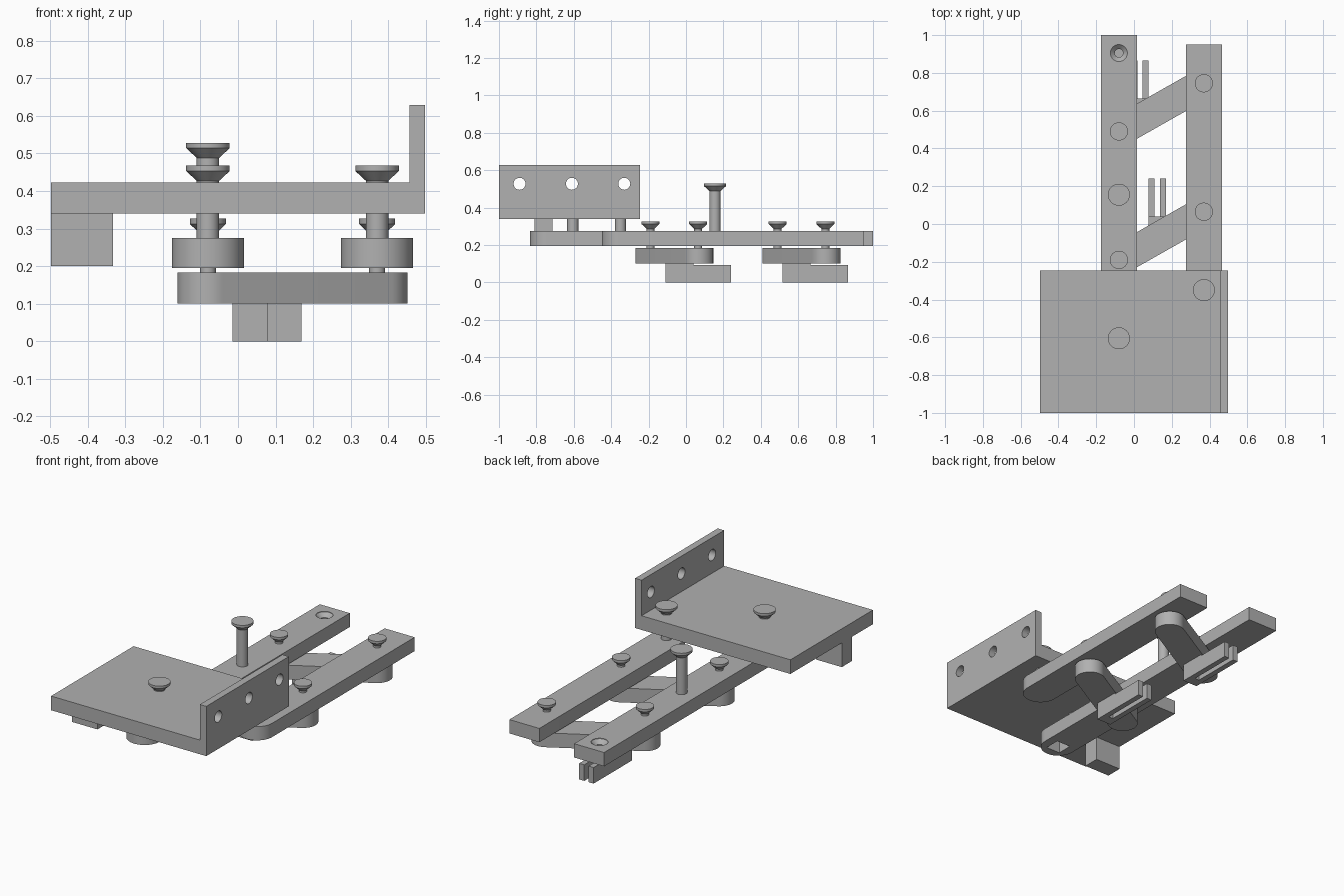
import bpy, bmesh, math
from mathutils import Vector

cube = bpy.data.objects.get("Cube")
if cube:
    bpy.data.objects.remove(cube, do_unlink=True)

grey = bpy.data.materials.new("plain_grey")
grey.use_nodes = True
grey.diffuse_color = (0.44, 0.44, 0.44, 1)
grey.node_tree.nodes["Principled BSDF"].inputs["Base Color"].default_value = grey.diffuse_color


def finish(name, bm):
    bmesh.ops.recalc_face_normals(bm, faces=bm.faces)
    mesh = bpy.data.meshes.new(name)
    bm.to_mesh(mesh)
    bm.free()
    mesh.materials.append(grey)
    obj = bpy.data.objects.new(name, mesh)
    bpy.context.collection.objects.link(obj)
    return obj


def prism(name, outline, z0, z1):
    bm = bmesh.new()
    face = bm.faces.new([bm.verts.new((x, y, z0)) for x, y in outline])
    top = bmesh.ops.extrude_face_region(bm, geom=[face])["geom"]
    verts = [v for v in top if isinstance(v, bmesh.types.BMVert)]
    bmesh.ops.translate(bm, verts=verts, vec=(0, 0, z1 - z0))
    return finish(name, bm)


def box(name, x0, x1, y0, y1, z0, z1):
    return prism(name, [(x0, y0), (x1, y0), (x1, y1), (x0, y1)], z0, z1)


def turned(name, x, y, profile, sides=40):
    """Solid of revolution from (radius, height) pairs."""
    bm = bmesh.new()
    rings = [[bm.verts.new((x + r * math.cos(2 * math.pi * i / sides),
                            y + r * math.sin(2 * math.pi * i / sides), z))
              for i in range(sides)] for r, z in profile]
    for a, b in zip(rings, rings[1:]):
        for i in range(sides):
            j = (i + 1) % sides
            bm.faces.new((a[i], a[j], b[j], b[i]))
    bm.faces.new(rings[0])
    bm.faces.new(rings[-1])
    return finish(name, bm)


def arc(x, y, r, start, steps=24):
    return [(x + r * math.cos(start + math.pi * i / steps),
             y + r * math.sin(start + math.pi * i / steps)) for i in range(steps + 1)]


def cut(target, cutter):
    mod = target.modifiers.new("cut", 'BOOLEAN')
    mod.operation = 'DIFFERENCE'
    mod.solver = 'EXACT'
    mod.object = cutter
    bpy.context.view_layer.objects.active = target
    bpy.ops.object.modifier_apply(modifier=mod.name)
    bpy.data.objects.remove(cutter, do_unlink=True)


def screw(name, x, y, bottom, top, shaft, head):
    turned(name, x, y, [(shaft, bottom), (shaft, top - 0.04),
                        (head, top - 0.014), (head, top)])


A_X, B_X = -0.08, 0.37
BAR_R, BAR_Z0, BAR_Z1 = 0.096, 0.195, 0.275

# Angle plate: an L profile extruded along y, with a row of flange holes
bm = bmesh.new()
profile = [(-0.497, 0.34), (0.497, 0.34), (0.497, 0.628),
           (0.456, 0.628), (0.456, 0.422), (-0.497, 0.422)]
face = bm.faces.new([bm.verts.new((x, -1, z)) for x, z in profile])
ext = bmesh.ops.extrude_face_region(bm, geom=[face])["geom"]
bmesh.ops.translate(bm, vec=(0, 0.755, 0),
                    verts=[v for v in ext if isinstance(v, bmesh.types.BMVert)])
plate = finish("angle_plate", bm)
for y in (-0.89, -0.61, -0.33):
    drill = turned("drill", 0, 0, [(0.032, 0.3), (0.032, 0.7)])
    drill.rotation_euler.y = math.pi / 2
    drill.location = (0, y, 0.527)
    bpy.context.view_layer.update()
    cut(plate, drill)

# Stop block under the plate
box("stop_block", -0.497, -0.333, -0.81, -0.715, 0.2, 0.341)


# Long bars, rounded at the front and square at the back
def bar(name, x, front, back):
    outline = arc(x, front + BAR_R, BAR_R, math.pi)
    return prism(name, outline + [(x + BAR_R, back), (x - BAR_R, back)], BAR_Z0, BAR_Z1)


bar_a = bar("long_bar", A_X, -0.835, 1.0)
bar("short_bar", B_X, -0.45, 0.95)
cut(bar_a, box("cutter", A_X - 0.045, A_X + 0.045, -0.785, -0.695, 0.15, 0.3))
cut(bar_a, turned("cutter", A_X, 0.905, [(0.022, 0.215), (0.022, 0.25),
                                         (0.045, 0.272), (0.045, 0.3)]))

# Slanted links with their pivots and slotted forks
for n, (y, fork_x, fork_y) in enumerate([(-0.19, 0.077, -0.11), (0.49, -0.014, 0.515)], 1):
    start, end = Vector((A_X, y)), Vector((B_X, y + 0.255))
    slope = math.atan2(end.y - start.y, end.x - start.x)
    outline = arc(*start, 0.081, slope + math.pi / 2) + arc(*end, 0.081, slope - math.pi / 2)
    prism(f"link_{n}", outline, 0.1, 0.183)
    for side, p in (("a", start), ("b", end)):
        screw(f"pivot_screw_{n}{side}", p.x, p.y, 0.17, 0.326, 0.021, 0.048)
    fork = box(f"fork_{n}", fork_x, fork_x + 0.092, fork_y, fork_y + 0.35, 0, 0.093)
    mid = fork_x + 0.046
    cut(fork, box("cutter", mid - 0.014, mid + 0.014, fork_y + 0.06, fork_y + 0.5, -0.1, 0.2))
    box(f"fork_pad_{n}", fork_x, fork_x + 0.092, fork_y, fork_y + 0.15, 0.09, 0.102)

# Plate screws and the tall handle screw
screw("plate_screw_a", A_X, -0.605, 0.27, 0.467, 0.03, 0.058)
screw("plate_screw_b", B_X, -0.35, 0.27, 0.467, 0.03, 0.058)
screw("tall_screw", A_X, 0.155, 0.27, 0.528, 0.03, 0.058)

# Smooth the round walls, keep the edges crisp
bpy.ops.object.select_all(action='DESELECT')
for obj in bpy.context.collection.objects:
    if obj.type == 'MESH':
        obj.select_set(True)
        bpy.context.view_layer.objects.active = obj
bpy.ops.object.shade_smooth_by_angle(angle=math.radians(30))
